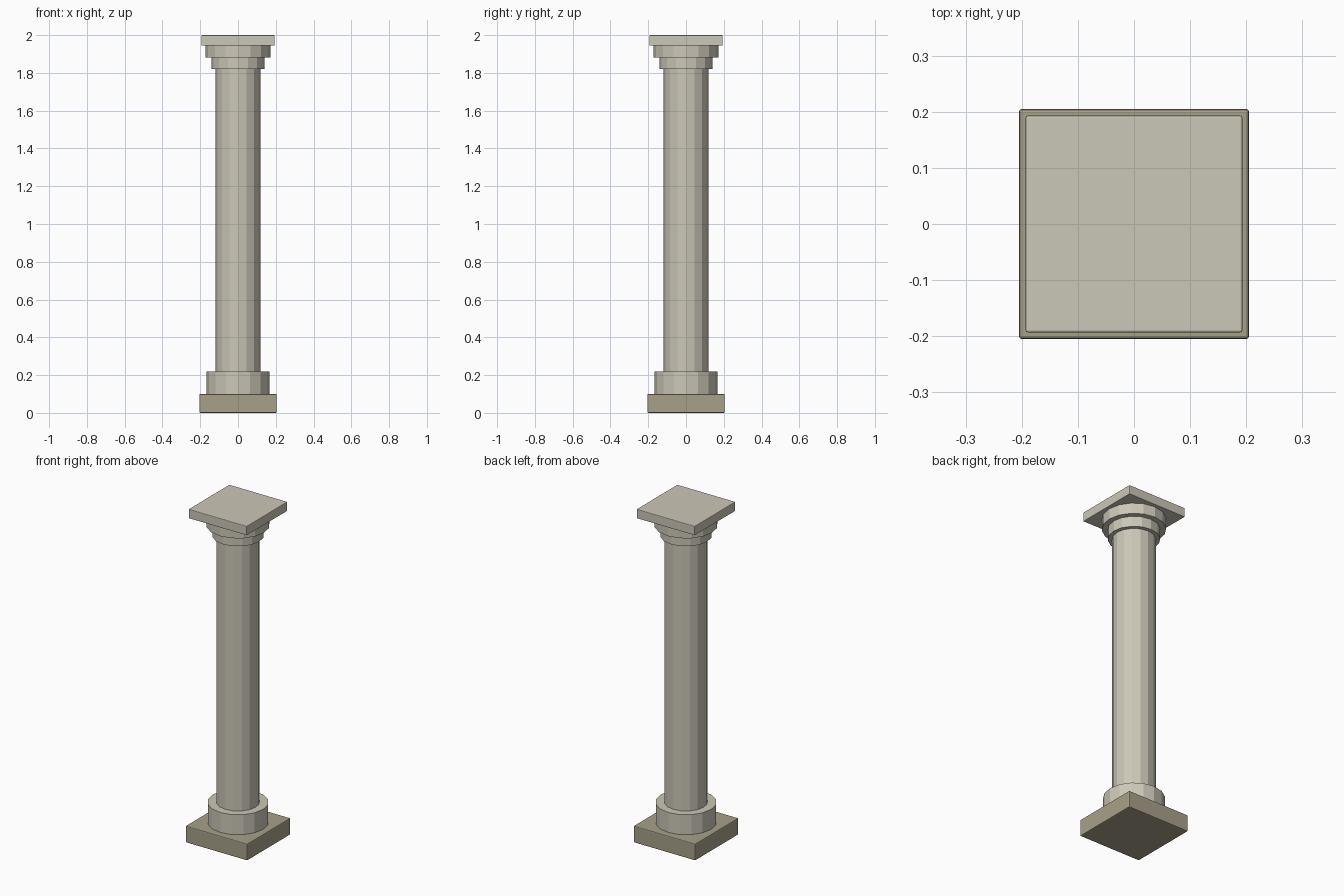
import bpy
import bmesh
import math
from mathutils import Matrix

if "Cube" in bpy.data.objects:
    bpy.data.objects.remove(bpy.data.objects["Cube"])


def material(name, rgb):
    m = bpy.data.materials.new(name)
    m.diffuse_color = (*rgb, 1.0)
    m.use_nodes = True
    m.node_tree.nodes["Principled BSDF"].inputs["Base Color"].default_value = m.diffuse_color
    return m


stone = material("pale stone", (0.60, 0.58, 0.475))
dark_stone = material("dark stone", (0.39, 0.355, 0.25))


def finish(name, bm, mat):
    mesh = bpy.data.meshes.new(name)
    bm.to_mesh(mesh)
    bm.free()
    mesh.materials.append(mat)
    obj = bpy.data.objects.new(name, mesh)
    bpy.context.collection.objects.link(obj)
    return obj


def slab(name, half, z0, z1, bevel, mat):
    """Square slab with a narrow chamfer."""
    bm = bmesh.new()
    bmesh.ops.create_cube(bm, size=1.0)
    bmesh.ops.scale(bm, vec=(2 * half, 2 * half, z1 - z0), verts=bm.verts)
    bmesh.ops.translate(bm, vec=(0, 0, (z0 + z1) / 2), verts=bm.verts)
    bmesh.ops.bevel(bm, geom=bm.edges[:], offset=bevel, segments=2,
                    profile=0.5, affect='EDGES')
    return finish(name, bm, mat)


def drum(name, radius, z0, z1, mat, sides=16):
    """Flat-sided round section."""
    bm = bmesh.new()
    bmesh.ops.create_cone(bm, cap_ends=True, segments=sides,
                          radius1=radius, radius2=radius, depth=z1 - z0,
                          matrix=Matrix.Translation((0, 0, (z0 + z1) / 2)))
    return finish(name, bm, mat)


# Foot of the column
slab("plinth", 0.205, 0.0, 0.10, 0.005, dark_stone)
drum("base_ring", 0.167, 0.10, 0.22, stone)

# Shaft
drum("shaft", 0.118, 0.22, 1.82, stone)

# Stepped capital
drum("capital_lower_ring", 0.141, 1.82, 1.882, stone)
drum("capital_upper_ring", 0.173, 1.882, 1.945, stone)
slab("capital_slab", 0.193, 1.945, 2.0, 0.003, stone)
